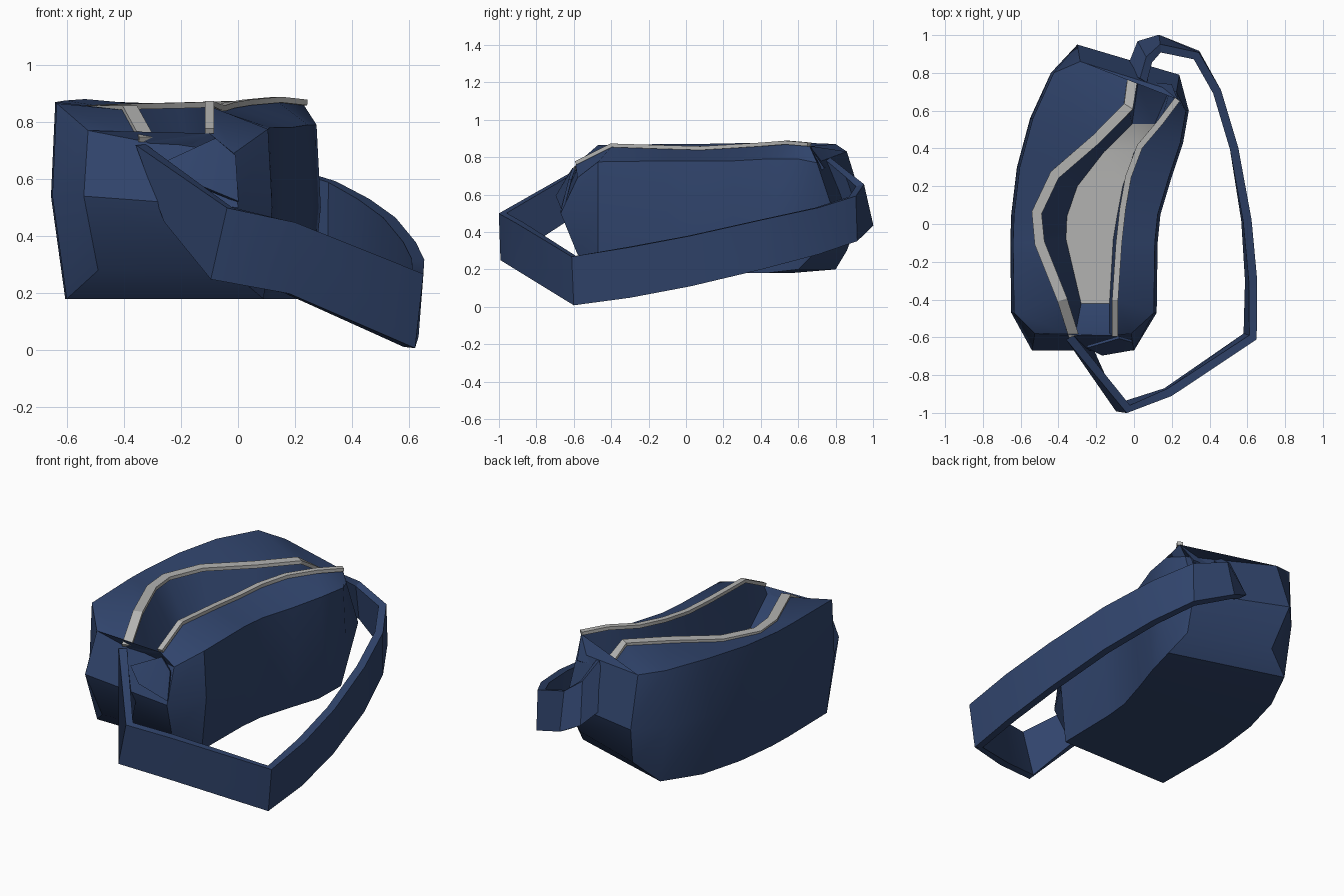
import bpy, bmesh, math
from mathutils import Vector

if "Cube" in bpy.data.objects:
    bpy.data.objects.remove(bpy.data.objects["Cube"])


def material(name, color):
    m = bpy.data.materials.new(name)
    m.diffuse_color = color
    m.use_nodes = True
    m.node_tree.nodes["Principled BSDF"].inputs["Base Color"].default_value = m.diffuse_color
    return m


blue = material("blue_fabric", (0.03, 0.058, 0.15, 1))
grey = material("grey_lining", (0.45, 0.45, 0.44, 1))


def make(name, verts, faces, mats, grey_faces=(), thickness=0, angle=35):
    mesh = bpy.data.meshes.new(name)
    mesh.from_pydata(verts, [], faces)
    for m in mats:
        mesh.materials.append(m)
    for i in grey_faces:
        mesh.polygons[i].material_index = 1
    bm = bmesh.new()
    bm.from_mesh(mesh)
    bmesh.ops.recalc_face_normals(bm, faces=bm.faces)
    bm.to_mesh(mesh)
    bm.free()
    ob = bpy.data.objects.new(name, mesh)
    bpy.context.collection.objects.link(ob)
    bpy.ops.object.select_all(action='DESELECT')
    ob.select_set(True)
    bpy.context.view_layer.objects.active = ob
    if thickness:
        mod = ob.modifiers.new("thickness", "SOLIDIFY")
        mod.thickness, mod.offset = thickness, 0
        bpy.ops.object.modifier_apply(modifier=mod.name)
    bpy.ops.object.shade_smooth_by_angle(angle=math.radians(angle))
    return ob


def ribbon(name, edge_a, edge_b, mat, thickness):
    n = len(edge_a)
    faces = [(i, i + 1, n + i + 1, n + i) for i in range(n - 1)]
    return make(name, list(edge_a) + list(edge_b), faces, [mat], (), thickness, 25)


# Bag stations, front to back: left wall, left lip, floor left, right lip, right wall (x, y)
# then left and right lip height, left shoulder, right shoulder, bottom and floor heights
stations = [
    ((-.54, -.58), (-.32, -.59), (-.31, -.58), (-.10, -.59), (.00, -.58), .73, .76, .77, .69, .28, .72),
    ((-.65, -.47), (-.38, -.40), (-.28, -.42), (-.10, -.40), (.12, -.47), .84, .855, .865, .775, .18, .58),
    ((-.655, -.10), (-.50, -.10), (-.36, -.08), (-.08, -.10), (.125, -.1), .84, .845, .87, .78, .18, .58),
    ((-.65, .05), (-.515, .06), (-.355, .04), (-.06, .08), (.14, .05), .84, .84, .87, .78, .18, .58),
    ((-.62, .30), (-.42, .26), (-.30, .20), (-.03, .25), (.20, .25), .845, .85, .875, .78, .18, .58),
    ((-.55, .56), (-.20, .45), (-.16, .38), (.03, .41), (.26, .43), .85, .86, .88, .79, .18, .58),
    ((-.44, .80), (-.03, .62), (-.01, .53), (.14, .54), (.29, .60), .855, .87, .87, .79, .20, .60),
    ((-.30, .86), (-.01, .76), (.02, .74), (.23, .66), (.24, .70), .76, .86, .83, .77, .30, .74),
]
bulge = [-.09, 0, 0, 0, 0, 0, 0, .09]

# Bag body with open pouch
verts = []
for (L, l, f, r, R, zl, zq, zs, zr, zb, zf), b in zip(stations, bulge):
    verts += [
        (*l, zl), (L[0] + .015, L[1], zs), (L[0], L[1] + b, .54),
        (L[0] + .05, L[1], zb), (R[0] - .03, R[1], zb),
        (R[0], R[1] + b, .50), (R[0] - .015, R[1], zr), (*r, zq),
        (r[0] - .03, f[1], zf), (*f, zf)]
faces, lining = [], []
N, last = 10, len(stations) - 1
for i in range(last):
    for j in range(N):
        if j == 8 and 0 < i < last - 1:
            lining.append(len(faces))
        k = (j + 1) % N
        faces.append((i * N + j, i * N + k, i * N + N + k, i * N + N + j))
for base in (0, last * N):
    for quad in ((0, 7, 8, 9), (0, 1, 6, 7), (1, 2, 5, 6), (2, 3, 4, 5)):
        faces.append(tuple(base + q for q in quad))
make("bag_body", verts, faces, [blue, grey], lining, angle=35)

# Zip tapes along both lips
for name, idx, half in (("left_zip_tape", 1, .027), ("right_zip_tape", 3, .016)):
    pts = [Vector((*s[idx], s[5 + idx // 2] + .008)) for s in stations]
    a, b = [], []
    for i, p in enumerate(pts):
        t = pts[min(i + 1, last)] - pts[max(i - 1, 0)]
        side = Vector((-t.y, t.x, 0)).normalized() * half
        a.append(p + side)
        b.append(p - side)
    ribbon(name, a, b, grey, .02)

# Waist strap: upper and lower edges
upper = [(-.34, -.60, .72), (-.03, -.98, .50), (.19, -.89, .45), (.63, -.60, .27),
         (.63, -.3, .32), (.60, .02, .38), (.53, .40, .465), (.44, .70, .53),
         (.33, .89, .59), (.14, .93, .65), (.08, .87, .70), (.05, .76, .79)]
lower = [(-.24, -.66, .45), (-.09, -.97, .25), (.17, -.89, .20), (.60, -.59, .01),
         (.61, -.3, .05), (.59, .02, .11), (.53, .40, .20), (.44, .70, .28),
         (.33, .90, .35), (.13, .98, .43), (.03, .95, .48), (-.03, .79, .56)]
ribbon("waist_strap", upper, lower, blue, .045)

# Folded front tab beside the zip end
make("front_tab", [(-.25, -.65, .66), (-.08, -.60, .74), (-.17, -.69, .59),
                   (0, -.66, .52), (-.01, -.62, .68)],
     [(0, 1, 2), (1, 4, 3, 2)], [blue], (), .015, 20)
